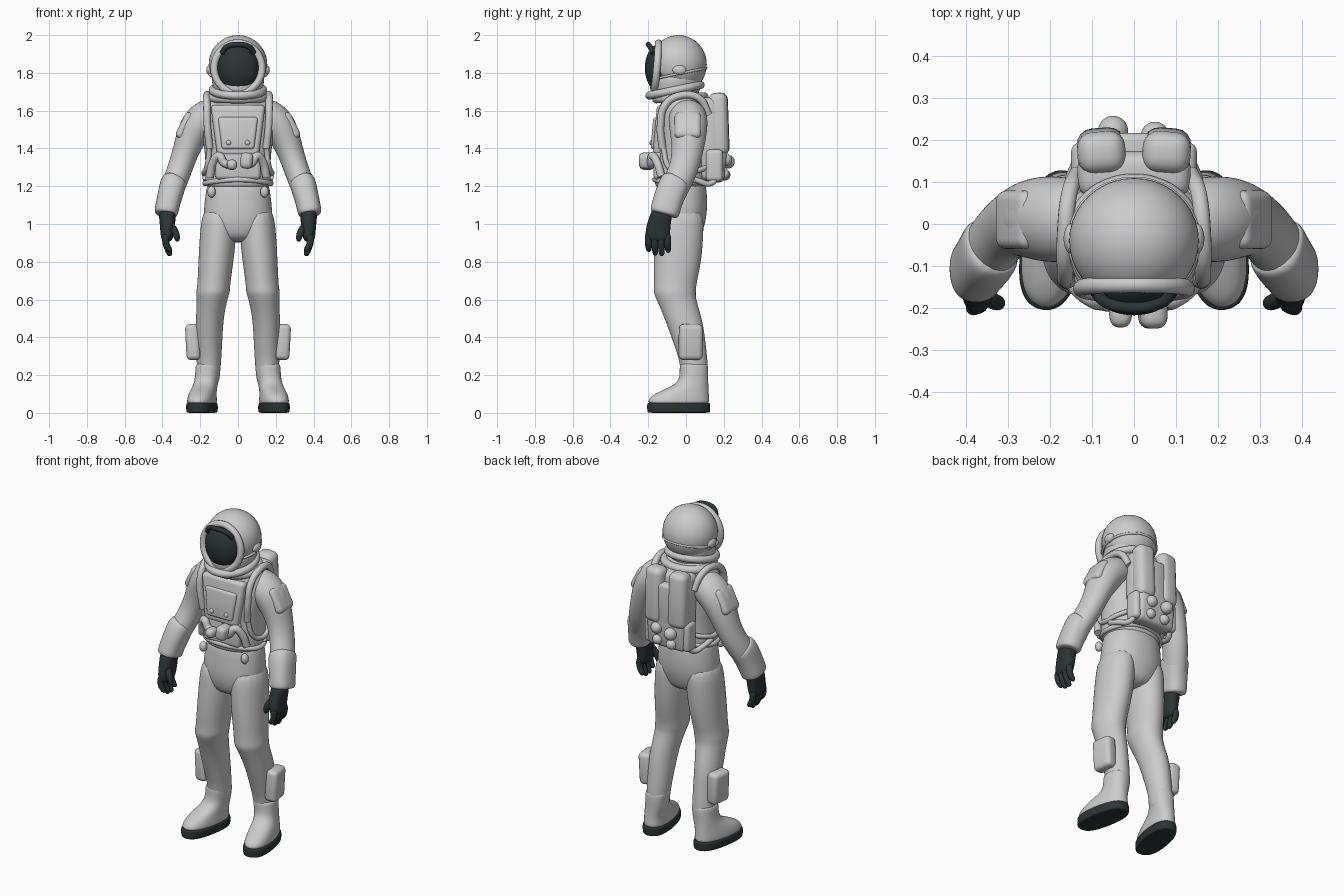
import bpy, bmesh, math
from mathutils import Vector, Matrix

dark = bpy.data.materials.new("dark_rubber")
dark.diffuse_color = (0.025, 0.035, 0.035, 1)


def finish(ob, mat=None, mirror=False, sub=0):
    bpy.context.scene.collection.objects.link(ob)
    if mat:
        ob.data.materials.append(mat)
    if mirror:
        ob.modifiers.new("mirror", 'MIRROR').use_mirror_merge = False
    if sub:
        m = ob.modifiers.new("smooth", 'SUBSURF')
        m.levels = m.render_levels = sub
    return ob


def from_bm(name, bm, angle=60, **kw):
    bmesh.ops.recalc_face_normals(bm, faces=bm.faces)
    me = bpy.data.meshes.new(name)
    bm.to_mesh(me)
    bm.free()
    me.shade_smooth()
    if not kw.get("sub"):
        me.set_sharp_from_angle(angle=math.radians(angle))
    return finish(bpy.data.objects.new(name, me), **kw)


def loft(name, rings, n=2.0, flat=True, seg=16, xf=None, sub=2, **kw):
    """Skin rings (x, y, z, x radius, y radius); flat=False turns them along the path."""
    bm = bmesh.new()
    cs = [Vector(r[:3]) for r in rings]
    loops = []
    for i, r in enumerate(rings):
        u, v = Vector((1, 0, 0)), Vector((0, 1, 0))
        if not flat:
            t = (cs[min(i + 1, len(cs) - 1)] - cs[max(i - 1, 0)]).normalized()
            v = (v - t * v.dot(t)).normalized()
            u = v.cross(t)
        loop = []
        for k in range(seg):
            a = 2 * math.pi * k / seg
            c, s = math.cos(a), math.sin(a)
            c = math.copysign(abs(c) ** (2 / n), c)
            s = math.copysign(abs(s) ** (2 / n), s)
            loop.append(bm.verts.new(cs[i] + u * c * r[3] + v * s * r[4]))
        loops.append(loop)
    for a, b in zip(loops, loops[1:]):
        for k in range(seg):
            bm.faces.new((a[k], a[k - 1], b[k - 1], b[k]))
    bm.faces.new(loops[0])
    bm.faces.new(loops[-1])
    if xf:
        bm.transform(xf)
    return from_bm(name, bm, sub=sub, **kw)


def box(name, loc, size, bevel=0.02, rot=(0, 0, 0), taper=1.0, **kw):
    """Rounded box; taper scales the width of the top."""
    bm = bmesh.new()
    bmesh.ops.create_cube(bm, size=1)
    for v in bm.verts:
        k = taper if v.co.z > 0 else 1
        v.co = Vector((v.co.x * size[0] * k, v.co.y * size[1], v.co.z * size[2]))
    bmesh.ops.bevel(bm, geom=bm.edges[:], offset=bevel, segments=4, profile=0.5, affect='EDGES')
    r = [Matrix.Rotation(math.radians(a), 4, ax) for a, ax in zip(rot, "XYZ")]
    bm.transform(Matrix.Translation(loc) @ r[2] @ r[1] @ r[0])
    return from_bm(name, bm, **kw)


def ball(name, loc, rad, **kw):
    bm = bmesh.new()
    bmesh.ops.create_uvsphere(bm, u_segments=40, v_segments=24, radius=1)
    bm.transform(Matrix.Translation(loc) @ Matrix.Diagonal((*rad, 1)))
    return from_bm(name, bm, **kw)


def cord(name, pts, r, cyclic=False, **kw):
    cu = bpy.data.curves.new(name, 'CURVE')
    cu.dimensions = '3D'
    cu.bevel_depth, cu.bevel_resolution, cu.resolution_u = r, 3, 6
    cu.use_fill_caps = True
    sp = cu.splines.new('BEZIER')
    sp.bezier_points.add(len(pts) - 1)
    for b, p in zip(sp.bezier_points, pts):
        b.co = p
        b.handle_left_type = b.handle_right_type = 'AUTO'
    sp.use_cyclic_u = cyclic
    return finish(bpy.data.objects.new(name, cu), **kw)


def oval(f, n=16):
    return [f(math.cos(2 * math.pi * k / n), math.sin(2 * math.pi * k / n)) for k in range(n)]


# Torso and trousers
loft("jacket", [(0, -.028, 1.19, .15, .12), (0, -.028, 1.2, .172, .138), (0, -.028, 1.24, .18, .142),
                (0, -.026, 1.35, .172, .138), (0, -.025, 1.5, .2, .142), (0, -.02, 1.6, .21, .128),
                (0, -.015, 1.665, .175, .112), (0, -.02, 1.71, .11, .1)], n=2.3)
cord("jacket_hem", oval(lambda c, s: (.175 * c, -.028 + .137 * s, 1.215 + .02 * s * s)), .014, True)
loft("hips", [(0, -.025, 1.26, .165, .13), (0, -.025, 1.15, .175, .14), (0, -.03, 1.05, .19, .145),
              (0, -.035, .97, .17, .13), (0, -.035, .9, .08, .1)], n=2.2)
loft("leg", [(.1, -.03, 1.1, .085, .125), (.103, -.035, .97, .1, .132), (.117, -.045, .8, .095, .13),
             (.128, -.057, .68, .088, .113), (.132, -.06, .64, .092, .115), (.136, -.055, .61, .084, .108),
             (.146, -.025, .53, .076, .102), (.153, 0, .45, .074, .097), (.153, .033, .31, .068, .079),
             (.155, .045, .24, .064, .074), (.16, .045, .12, .06, .072)], mirror=True)
box("shin_pouch", (.234, .025, .375), (.075, .125, .19), .025, (0, 3, 8), mirror=True)

# Boots turned slightly outward
turn = Matrix.Translation((.175, .05, 0)) @ Matrix.Rotation(math.radians(10), 4, 'Z') @ Matrix.Translation((-.175, -.05, 0))
loft("boot_sole", [(.175, -.04, z, .078 + d, .172 + d) for z, d in
                   ((0, -.01), (.002, -.003), (.012, 0), (.045, 0), (.052, -.002), (.054, -.02))],
     n=2.5, xf=turn, mirror=True, mat=dark)
loft("boot", [(.175, -.04, .04, .074, .166), (.175, -.04, .065, .075, .168), (.175, -.032, .09, .072, .157),
              (.173, -.005, .12, .067, .128), (.168, .033, .15, .064, .088), (.162, .045, .19, .064, .076),
              (.157, .045, .25, .068, .078), (.157, .043, .265, .06, .07)], n=2.3, xf=turn, mirror=True)

# Arms
loft("arm", [(.1, .01, 1.585, .085, .09), (.155, .01, 1.57, .1, .103), (.21, .012, 1.53, .098, .106),
             (.25, .013, 1.46, .083, .096), (.282, .006, 1.37, .069, .083), (.312, -.015, 1.28, .067, .078),
             (.343, -.057, 1.2, .066, .078), (.37, -.095, 1.12, .06, .074), (.38, -.115, 1.07, .055, .068)],
     flat=False, mirror=True)
loft("cuff", [(.337, -.05, 1.23, .062, .07), (.341, -.055, 1.225, .071, .082), (.355, -.08, 1.17, .069, .082),
              (.373, -.103, 1.1, .064, .08), (.381, -.115, 1.055, .065, .08), (.382, -.117, 1.047, .05, .065)],
     n=2.4, flat=False, mirror=True)
box("shoulder_patch", (.277, .01, 1.52), (.06, .14, .15), .025, (0, -27, 0), mirror=True)

# Gloves: palm, four curled fingers and a thumb
loft("glove_palm", [(.376, -.125, 1.07, .045, .058), (.374, -.135, 1.03, .044, .058), (.373, -.147, .98, .04, .066),
                    (.376, -.152, .93, .034, .066), (.376, -.152, .905, .022, .055)],
     n=2.4, flat=False, mirror=True, mat=dark)
for i, tip in enumerate((.865, .845, .842, .86)):
    y = -.2 + i * .034
    loft("finger", [(.379, y, .95, .02, .02), (.385, y, .92, .021, .02), (.38, y, .885, .02, .019),
                    (.362, y + .004, tip, .017, .017), (.357, y + .004, tip - .012, .009, .009)],
         flat=False, seg=8, mirror=True, mat=dark)
loft("thumb", [(.36, -.17, 1.0, .022, .022), (.335, -.185, .965, .022, .022), (.322, -.19, .93, .02, .02),
               (.32, -.188, .905, .01, .011)], flat=False, seg=8, mirror=True, mat=dark)

# Helmet, visor and neck ring
ball("helmet_shell", (0, -.04, 1.845), (.155, .15, .155))
loft("helmet_skirt", [(0, -.055, 1.65, .1, .1), (0, -.06, 1.69, .128, .13), (0, -.055, 1.74, .14, .142),
                      (0, -.05, 1.82, .15, .135)])
ball("visor", (0, -.13, 1.825), (.115, .088, .132), mat=dark)
cord("visor_rim", oval(lambda c, s: (.126 * c, -.157 + .012 * s - .012 * c * c + .015 * (c * c), 1.825 + .132 * s)), .02, True)
cord("visor_brow", [(-.085, -.172, 1.905), (-.06, -.19, 1.938), (0, -.2, 1.95), (.06, -.19, 1.938), (.085, -.172, 1.905)],
     .014, mat=dark)
cord("neck_ring", oval(lambda c, s: (.133 * c, -.058 + .135 * s, 1.708 + .028 * s)), .022, True)
cord("shell_seam", oval(lambda c, s: (.152 * c, -.04 + .146 * s, 1.795 + .03 * s)), .007, True)
ball("ear_disc", (.15, -.035, 1.815), (.018, .036, .026), mirror=True)
cord("collar", oval(lambda c, s: (.14 * c, -.03 + .125 * s, 1.668 + .005 * s)), .025, True)

# Chest harness and controls
cord("yoke_strap", [(.15, -.125, 1.4), (.162, -.135, 1.52), (.165, -.11, 1.63), (.165, -.03, 1.68),
                    (.155, .07, 1.665), (.135, .12, 1.58)], .02, mirror=True)
cord("side_strap", [(.15, -.12, 1.4), (.165, -.09, 1.3), (.18, -.03, 1.27), (.165, .05, 1.28), (.12, .11, 1.3)],
     .014, mirror=True)
box("chest_plate", (0, -.135, 1.495), (.22, .06, .27), .022, (-5, 0, 0), taper=1.32)
box("chest_panel", (0, -.158, 1.48), (.17, .045, .17), .015, (-5, 0, 0), taper=1.25)
ball("chest_button", (.05, -.182, 1.43), (.014, .012, .014), mirror=True)
box("belly_plate", (0, -.147, 1.31), (.24, .05, .15), .022)
cord("waist_hose", [(.15, -.13, 1.25), (.13, -.155, 1.33), (.1, -.178, 1.36), (.075, -.185, 1.325), (.04, -.19, 1.31)],
     .022, mirror=True)
loft("control_knob", [(-.032, -.205, 1.285, .01, .02), (-.032, -.208, 1.295, .028, .04), (-.032, -.208, 1.33, .03, .042),
                      (-.032, -.208, 1.342, .012, .02)], n=2.6)
box("control_box", (.045, -.205, 1.335), (.066, .09, .085), .026, (0, 8, 0))
ball("belt_clip", (.14, -.135, 1.17), (.022, .022, .03), mirror=True)

# Backpack
box("pack_base", (0, .125, 1.45), (.26, .11, .44), .035, (2, 0, 0), taper=1.04)
box("pack_bolster", (.078, .175, 1.53), (.115, .1, .33), .038, (2, 0, -4), mirror=True)
box("pack_spine", (0, .18, 1.49), (.1, .075, .25), .022)
box("pack_lower_panel", (0, .165, 1.32), (.25, .09, .2), .03, (-6, 0, 0))
for x, y, z, r in ((-.05, .222, 1.33, .036), (.05, .21, 1.34, .034), (-.045, .205, 1.26, .03), (.05, .2, 1.265, .03)):
    ball("pack_valve", (x, y, z), (r, r, r))
box("pack_side_pod", (.125, .15, 1.31), (.05, .09, .17), .022, mirror=True)
cord("pack_hose", [(.12, .17, 1.26), (.14, .13, 1.215), (.165, .06, 1.23), (.175, 0, 1.25)], .016, mirror=True)
